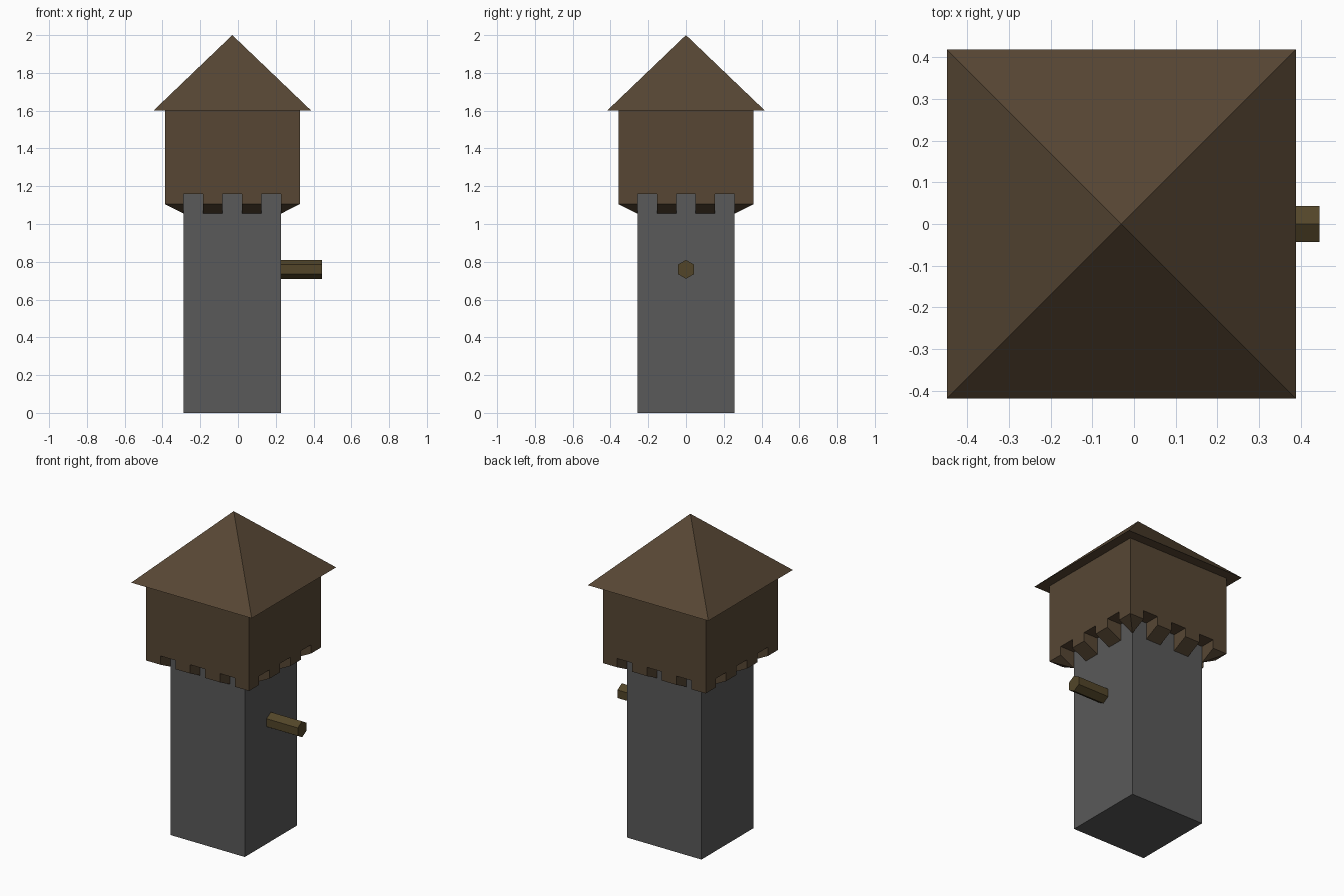
import bpy, bmesh, math
from mathutils import Matrix

if "Cube" in bpy.data.objects:
    bpy.data.objects.remove(bpy.data.objects["Cube"])

CX = -0.03          # tower axis
HALF = 0.258        # tower half width
ROOM = 0.357        # overhanging room half width
EAVE = 0.418        # roof half width


def material(name, rgb):
    m = bpy.data.materials.new(name)
    m.diffuse_color = (*rgb, 1)
    m.use_nodes = True
    m.node_tree.nodes["Principled BSDF"].inputs["Base Color"].default_value = m.diffuse_color
    return m


def finish(name, bm, mat=None):
    bmesh.ops.recalc_face_normals(bm, faces=bm.faces)
    me = bpy.data.meshes.new(name)
    bm.to_mesh(me)
    bm.free()
    ob = bpy.data.objects.new(name, me)
    bpy.context.collection.objects.link(ob)
    if mat:
        me.materials.append(mat)
    return ob


def square_stack(name, rings, mat=None):
    """Solid of stacked squares (half width, z); half width 0 is an apex."""
    bm = bmesh.new()
    loops = []
    for h, z in rings:
        pts = [(-h, -h), (h, -h), (h, h), (-h, h)] if h else [(0, 0)]
        loops.append([bm.verts.new((CX + x, y, z)) for x, y in pts])
    for a, b in zip(loops, loops[1:]):
        for i in range(4):
            j = (i + 1) % 4
            top = [b[0]] if len(b) == 1 else [b[j], b[i]]
            bm.faces.new([a[i], a[j]] + top)
    bm.faces.new(loops[0][::-1])
    if len(loops[-1]) == 4:
        bm.faces.new(loops[-1])
    return finish(name, bm, mat)


stone = material("stone", (0.10, 0.10, 0.10))
timber = material("timber", (0.095, 0.062, 0.034))
log = material("log", (0.085, 0.06, 0.022))

# Stone shaft and pyramid roof
square_stack("tower_shaft", [(HALF, 0), (HALF, 1.16)], stone)
square_stack("roof", [(EAVE, 1.6), (0, 2.0)], timber)

# Overhanging room with a sloped underside
room = square_stack("upper_room", [(HALF, 1.055), (ROOM, 1.105), (ROOM, 1.6)], timber)

# Three notches per side, cut through the overhang
w = 2 * HALF / 5
for axis in range(2):
    bm = bmesh.new()
    for k in (-2, 0, 2):
        pos = (CX + k * w, 0, 1.08) if axis == 0 else (CX, k * w, 1.08)
        size = (w, 1.2, 0.16) if axis == 0 else (1.2, w, 0.16)
        bmesh.ops.create_cube(bm, size=1, matrix=Matrix.Translation(pos) @ Matrix.Diagonal((*size, 1)))
    cutter = finish("notch_cutter", bm)
    cutter.hide_render = True
    mod = room.modifiers.new("notches", 'BOOLEAN')
    mod.operation, mod.solver, mod.object = 'DIFFERENCE', 'EXACT', cutter
    bpy.context.view_layer.objects.active = room
    bpy.ops.object.modifier_apply(modifier=mod.name)
    bpy.data.objects.remove(cutter)

# Six-sided log sticking out of the right wall
bm = bmesh.new()
bmesh.ops.create_cone(bm, cap_ends=True, segments=6, radius1=0.05, radius2=0.05, depth=0.245,
                      matrix=Matrix.Translation((0.3225, 0, 0.76)) @ Matrix.Rotation(math.pi / 2, 4, 'Y'))
ob = finish("log_beam", bm, log)
if max(v.co.z for v in ob.data.vertices) < 0.805:      # keep a corner on top
    ob.data.transform(Matrix.Translation((0, 0, 0.76)) @ Matrix.Rotation(math.pi / 6, 4, 'X')
                      @ Matrix.Translation((0, 0, -0.76)))
